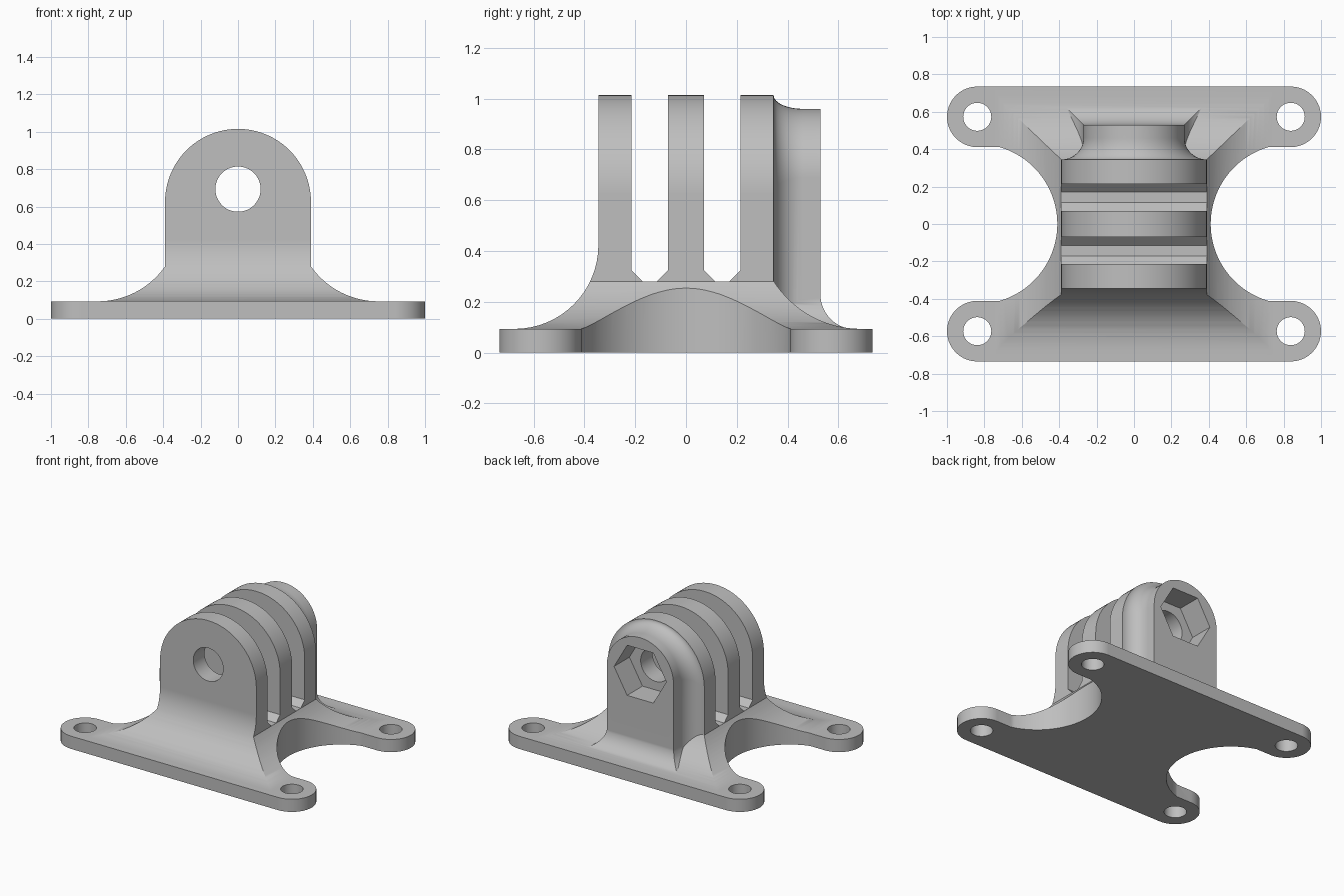
import bpy, bmesh
from math import sin, cos, pi, radians, degrees, asin, sqrt

cube = bpy.data.objects.get("Cube")
if cube:
    bpy.data.objects.remove(cube, do_unlink=True)

PLATE = 0.093      # plate thickness
BORE_Z = 0.693     # height of the pivot bore


def arc(cx, cy, r, a0, a1, n=20):
    """Points on a circle between two angles in degrees."""
    steps = [radians(a0 + (a1 - a0) * i / n) for i in range(n + 1)]
    return [(cx + r * cos(a), cy + r * sin(a)) for a in steps]


def loft(name, rings):
    """Closed solid through rings of equal point count."""
    bm = bmesh.new()
    loops = [[bm.verts.new(p) for p in ring] for ring in rings]
    n = len(loops[0])
    for a, b in zip(loops, loops[1:]):
        for i in range(n):
            j = (i + 1) % n
            bm.faces.new((a[i], a[j], b[j], b[i]))
    bm.faces.new(loops[0])
    bm.faces.new(loops[-1])
    bmesh.ops.recalc_face_normals(bm, faces=bm.faces)
    mesh = bpy.data.meshes.new(name)
    bm.to_mesh(mesh)
    bm.free()
    ob = bpy.data.objects.new(name, mesh)
    bpy.context.collection.objects.link(ob)
    return ob


def prism(name, pts, axis, lo, hi):
    """Extrude a 2D profile along the x, y or z axis."""
    place = {"x": lambda p, t: (t, p[0], p[1]),
             "y": lambda p, t: (p[0], t, p[1]),
             "z": lambda p, t: (p[0], p[1], t)}[axis]
    return loft(name, [[place(p, t) for p in pts] for t in (lo, hi)])


def combine(body, tool, operation):
    """Apply a boolean and discard the tool."""
    tool.hide_render = True
    mod = body.modifiers.new(operation, "BOOLEAN")
    mod.operation, mod.solver, mod.object = operation, "EXACT", tool
    bpy.context.view_layer.objects.active = body
    bpy.ops.object.modifier_apply(modifier=mod.name)
    bpy.data.objects.remove(tool, do_unlink=True)


def flare(cx, r, edge, z0):
    """Concave sweep from the plate at cx up to the wall at edge."""
    a = asin(min(1, (cx - edge) / r))
    return [(cx - r * sin(a * i / 16), z0 + r - r * cos(a * i / 16)) for i in range(17)]


# Front silhouette: plate, flared sides and rounded top
half = [(1.1, 0), (1.1, PLATE)] + flare(0.75, 0.44, 0.39, PLATE)
half += arc(0, 0.625, 0.39, 0, 90, 24)
silhouette = half + [(-x, z) for x, z in reversed(half[:-1])]
body = prism("mount_body", silhouette, "y", -1, 1)

# Side profile: front sweep, three fins with chamfered slots, rear sweep
top = PLATE + 0.0005
side = [(-1.1, -0.1), (-1.1, top)]
side += [(-y, z) for y, z in flare(0.675, 0.33, 0.345, top)]
side.append((-0.345, 1.2))
for c in (-0.1425, 0.1425):
    w, floor = 0.0725, 0.281
    side += [(c - w, 1.2), (c - w, 0.325), (c - 0.028, floor),
             (c + 0.028, floor), (c + w, 0.325), (c + w, 1.2)]
side.append((0.345, 1.2))
side += list(reversed(flare(0.69, 0.41, 0.345, top))) + [(1.1, top), (1.1, -0.1)]
combine(body, prism("side_profile", side, "x", -1.2, 1.2), "INTERSECT")

# Plate outline: four rounded ears and scooped flanks
TX, TY, TR = 0.838, 0.573, 0.162
CUT = 0.428
sweep = 180 - degrees(asin((TY - TR) / CUT))
quarter = arc(TX, 0, CUT, 180, sweep, 24) + arc(TX, TY, TR, -90, 90)
outline = quarter + [(-x, y) for x, y in reversed(quarter)]
outline += [(-x, -y) for x, y in outline[1:-1]]
combine(body, prism("plate_outline", outline, "z", -0.2, 1.3), "INTERSECT")


# Nut housing: full arch behind the rear fin, easing into a narrower arch
def arch_ring(y, w, cz):
    pts = [(w, 0.05)] + arc(0, cz, w, 0, 180, 32) + [(-w, 0.05)]
    return [(x, y, z) for x, z in pts]


rings = [arch_ring(0.3, 0.37, 0.625)]
for i in range(13):
    s = 1 - cos(i / 12 * pi / 2)
    f = 1 - sqrt(1 - (1 - s) ** 2)
    rings.append(arch_ring(0.345 + 0.115 * s, 0.27 + 0.119 * f, 0.69 - 0.065 * f))
rings.append(arch_ring(0.53, 0.27, 0.69))
combine(body, loft("nut_housing", rings), "UNION")

# Flared foot of the nut housing
R = 0.14
rings = []
for i in range(15):
    a = i / 14 * pi / 2
    off, z = R * (1 - cos(a)), 0.091 + R * (1 - sin(a))
    w, y = 0.269 + off, 0.529 + off
    rings.append([(-w, 0.3, z), (w, 0.3, z), (w, y, z), (-w, y, z)])
rings.append([(x, y, 0.05) for x, y, z in rings[-1]])
combine(body, loft("housing_foot", rings), "UNION")

# Pivot bore, hexagonal nut pocket and screw holes
combine(body, prism("bore", arc(0, BORE_Z, 0.121, 0, 354, 59), "y", -1, 1), "DIFFERENCE")
combine(body, prism("nut_pocket", arc(0, BORE_Z, 0.212, 0, 300, 5), "y", 0.352, 0.8), "DIFFERENCE")
for sx in (-1, 1):
    for sy in (-1, 1):
        hole = arc(sx * TX, sy * TY, 0.075, 0, 350, 35)
        combine(body, prism("screw_hole", hole, "z", -0.2, 0.3), "DIFFERENCE")

# Plain grey finish
grey = bpy.data.materials.new("plain_grey")
grey.use_nodes = True
colour = (0.52, 0.52, 0.52, 1)
grey.diffuse_color = colour
grey.node_tree.nodes["Principled BSDF"].inputs["Base Color"].default_value = colour
body.data.materials.clear()
body.data.materials.append(grey)

# Smooth curves with crisp edges
bpy.ops.object.select_all(action="DESELECT")
body.select_set(True)
bpy.context.view_layer.objects.active = body
bpy.ops.object.shade_smooth_by_angle(angle=radians(25))
weighted = body.modifiers.new("weighted_normals", "WEIGHTED_NORMAL")
weighted.keep_sharp = True
